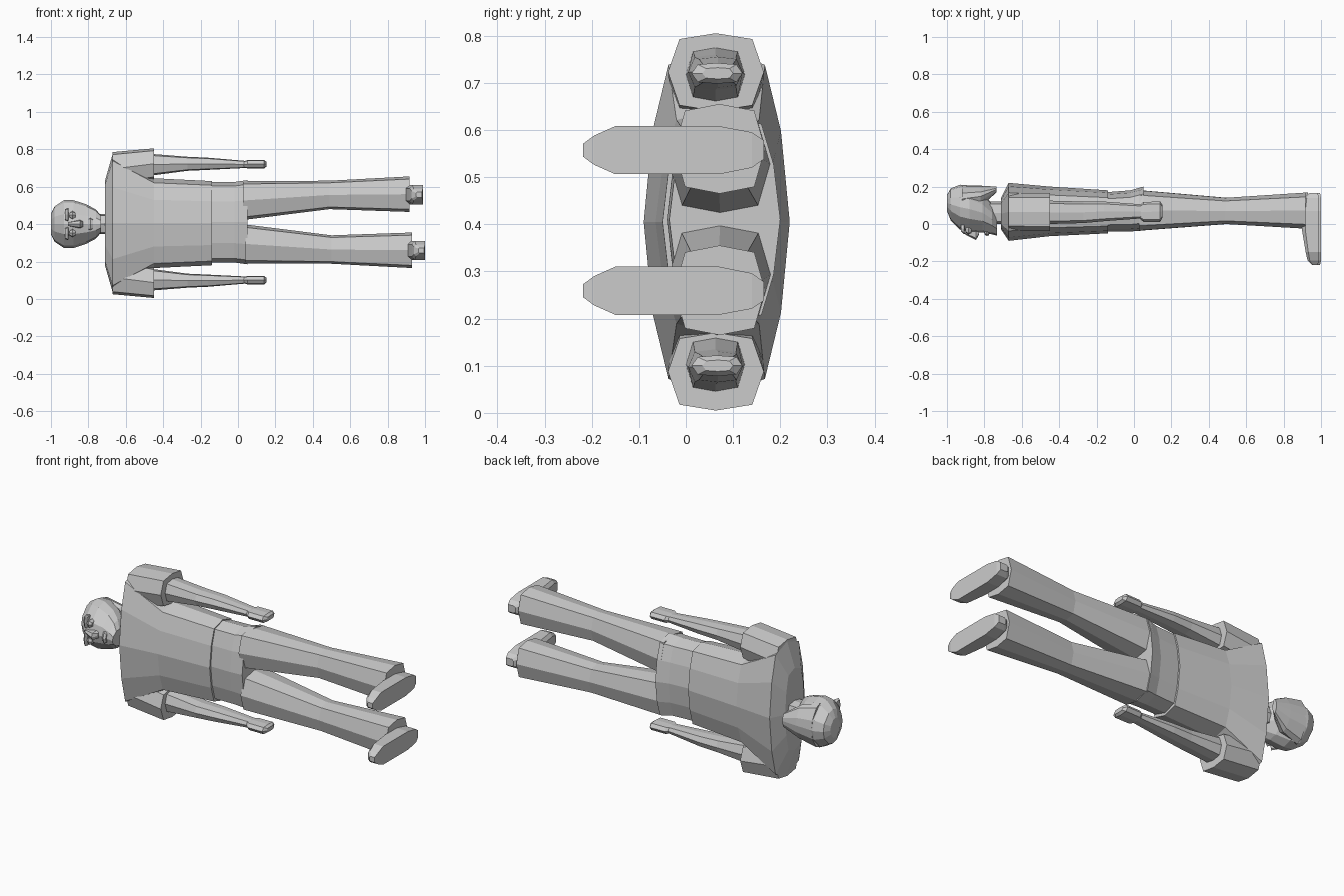
import bpy
import bmesh
from mathutils import Vector

cube = bpy.data.objects.get("Cube")
if cube:
    bpy.data.objects.remove(cube, do_unlink=True)

grey = bpy.data.materials.new("plain grey")
grey.use_nodes = True
grey.diffuse_color = (0.6, 0.6, 0.6, 1)
grey.node_tree.nodes["Principled BSDF"].inputs["Base Color"].default_value = (0.6, 0.6, 0.6, 1)


def full(quarter):
    """Mirror a quarter outline, listed from (1, 0) to (0, 1), into a closed section."""
    half = quarter + [(-a, b) for a, b in reversed(quarter[:-1])]
    return half + [(a, -b) for a, b in reversed(half[1:-1])]


LIMB = full([(1, 0), (0.76, 0.85), (0, 1)])
SHIRT = full([(1, 0), (0.88, 0.52), (0.66, 0.9), (0, 1)])
SKULL = full([(1, 0), (0.9, 0.42), (0.42, 0.9), (0, 1)])
SHOE = full([(1, 0.6), (0.6, 1)])
SHOE = [(a, b) for a, b in [(1, -1), (1, 1), (-0.6, 1), (-1, 0.65), (-1, -0.65), (-0.6, -1)]]


def loft(name, section, rings, z_mid, along="x"):
    """Skin rings of (position, low, high, z low, z high); z is relative to z_mid."""
    bm = bmesh.new()
    loops = []
    for pos, lo, hi, z0, z1 in rings:
        loop = []
        for a, b in section:
            u = (lo + hi) / 2 + a * (hi - lo) / 2
            z = z_mid + (z0 + z1) / 2 + b * (z1 - z0) / 2
            loop.append(bm.verts.new((pos, u, z) if along == "x" else (u, pos, z)))
        loops.append(loop)
    n = len(section)
    for p, q in zip(loops, loops[1:]):
        for i in range(n):
            j = (i + 1) % n
            bm.faces.new((p[i], p[j], q[j], q[i]))
    bm.faces.new(loops[0])
    bm.faces.new(loops[-1])
    bmesh.ops.recalc_face_normals(bm, faces=bm.faces)
    mesh = bpy.data.meshes.new(name)
    bm.to_mesh(mesh)
    bm.free()
    mesh.materials.append(grey)
    obj = bpy.data.objects.new(name, mesh)
    bpy.context.collection.objects.link(obj)
    return obj


def sym(x, y0, y1, half):
    return (x, y0, y1, -half, half)


# Shirt and hips
loft("shirt", SHIRT, [
    sym(-0.71, -0.03, 0.14, 0.23), sym(-0.67, -0.09, 0.22, 0.37),
    sym(-0.45, -0.065, 0.2, 0.24), sym(-0.14, -0.05, 0.18, 0.225)], 0.405)
loft("hips", SHIRT, [
    sym(-0.15, -0.04, 0.17, 0.215), sym(-0.02, -0.04, 0.18, 0.215),
    sym(0.05, -0.035, 0.2, 0.225)], 0.41)


def side_part(name, section, rings, z_mid, side, along="x", slide=0):
    """Build one of a pair; side is +1 for the upper limb and -1 for the lower."""
    moved = [(p + slide, lo, hi, side * a, side * b) if along == "x"
             else (p, lo + slide, hi + slide, side * a, side * b)
             for p, lo, hi, a, b in rings]
    return loft(name, section, moved, z_mid, along)


# Sleeves, arms, hands, trouser legs and shoes
for label, side, slide in (("left", 1, -0.012), ("right", -1, 0)):
    side_part(label + "_sleeve", LIMB, [
        (-0.67, -0.035, 0.165, 0.2, 0.38), (-0.45, -0.038, 0.165, 0.235, 0.4)],
        0.405, side)
    side_part(label + "_arm", LIMB, [
        (-0.46, 0.0, 0.125, 0.25, 0.365), (-0.27, 0.005, 0.12, 0.275, 0.35),
        (-0.16, 0.015, 0.12, 0.28, 0.345), (0.04, 0.03, 0.105, 0.29, 0.328)],
        0.41, side)
    side_part(label + "_hand", LIMB, [
        (0.03, 0.03, 0.1, 0.292, 0.325), (0.05, 0.012, 0.118, 0.288, 0.332),
        (0.14, 0.012, 0.12, 0.288, 0.332), (0.153, 0.035, 0.1, 0.298, 0.322)],
        0.41, side)
    side_part(label + "_trouser_leg", LIMB, [
        (0.04, -0.035, 0.18, 0.012, 0.22), (0.5, 0.0, 0.14, 0.07, 0.222),
        (0.93, -0.025, 0.168, 0.055, 0.245)], 0.41, side, slide=slide)
    side_part(label + "_shoe", SHOE, [
        (0.165, 0.95, 0.995, 0.13, 0.17), (0.14, 0.92, 1.0, 0.112, 0.187),
        (0.07, 0.91, 1.0, 0.098, 0.2), (-0.03, 0.91, 1.0, 0.098, 0.2),
        (-0.15, 0.93, 1.0, 0.098, 0.2), (-0.195, 0.94, 1.0, 0.118, 0.18),
        (-0.218, 0.965, 0.995, 0.135, 0.163)], 0.408, side, "y", slide)

# Head, hair at the nape, and neck
HEAD_Z = 0.4
loft("head", SKULL, [
    sym(-1.0, 0.07, 0.155, 0.055), sym(-0.98, 0.02, 0.19, 0.095),
    sym(-0.93, -0.03, 0.21, 0.128), sym(-0.88, -0.045, 0.205, 0.128),
    sym(-0.81, -0.045, 0.165, 0.105), sym(-0.76, -0.055, 0.11, 0.078),
    sym(-0.732, -0.062, 0.06, 0.045)], HEAD_Z)
loft("nape_hair", SKULL, [
    sym(-0.92, 0.06, 0.208, 0.122), sym(-0.82, 0.09, 0.205, 0.095),
    sym(-0.735, 0.17, 0.2, 0.04)], HEAD_Z)
loft("neck", LIMB, [
    sym(-0.8, 0.0, 0.12, 0.05), sym(-0.69, 0.0, 0.12, 0.055)], HEAD_Z)

# Face: nose, lips, eyes, brows and ears
loft("nose", LIMB, [
    sym(-0.91, -0.052, 0.0, 0.01), sym(-0.845, -0.086, 0.0, 0.022),
    sym(-0.83, -0.06, 0.0, 0.016)], HEAD_Z)
loft("lips", LIMB, [
    sym(-0.8, -0.055, 0.0, 0.03), sym(-0.788, -0.064, 0.0, 0.035),
    sym(-0.775, -0.06, 0.0, 0.025)], HEAD_Z)
for label, side in (("left", 1), ("right", -1)):
    side_part(label + "_eye", LIMB, [
        (-0.9, -0.045, 0, 0.035, 0.06), (-0.885, -0.056, 0, 0.025, 0.07),
        (-0.87, -0.048, 0, 0.035, 0.06)], HEAD_Z, side)
    side_part(label + "_brow", LIMB, [
        (-0.925, -0.04, 0, 0.02, 0.08), (-0.91, -0.055, 0, 0.015, 0.085),
        (-0.905, -0.045, 0, 0.02, 0.08)], HEAD_Z, side)
